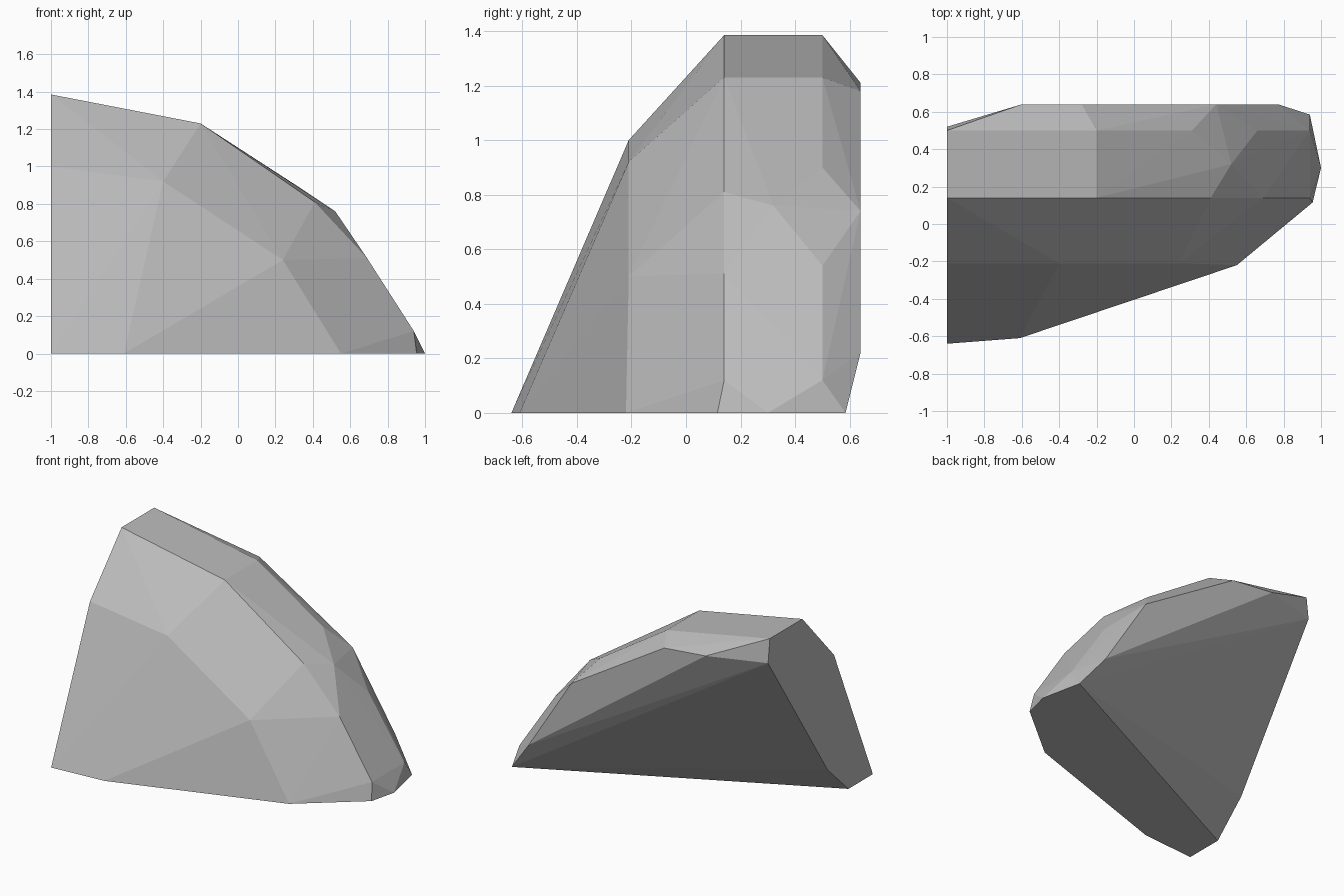
import bpy
import bmesh

# Remove the default object only
default_cube = bpy.data.objects.get("Cube")
if default_cube:
    bpy.data.objects.remove(default_cube, do_unlink=True)


def make_material(name, colour):
    material = bpy.data.materials.new(name)
    material.use_nodes = True
    material.diffuse_color = colour
    shader = next(n for n in material.node_tree.nodes if n.type == 'BSDF_PRINCIPLED')
    shader.inputs["Base Color"].default_value = colour
    shader.inputs["Roughness"].default_value = 0.9
    return material


def make_rock(name, points, material):
    """Wrap a set of chiselled corner points in a faceted convex skin."""
    mesh = bpy.data.meshes.new(name)
    bm = bmesh.new()
    for point in points:
        bm.verts.new(point)
    result = bmesh.ops.convex_hull(bm, input=bm.verts[:], use_existing_faces=False)
    # Drop any corner that ended up inside the skin
    loose = [v for v in bm.verts if not v.link_faces]
    bmesh.ops.delete(bm, geom=loose, context='VERTS')
    bmesh.ops.recalc_face_normals(bm, faces=bm.faces[:])
    for face in bm.faces:
        face.smooth = False
    bm.to_mesh(mesh)
    bm.free()
    mesh.materials.append(material)
    rock = bpy.data.objects.new(name, mesh)
    bpy.context.collection.objects.link(rock)
    return rock


# Base outline on the ground, as (x, y)
ground_outline = [(-1, -.64), (-.61, -.61), (.55, -.22), (.955, .115),
                  (1, .3), (.94, .585), (-1, -.37)]

# Ridges running from the cut end to the tip: depth y, then (x, z) corners
ridges = {
    -.21: [(-1, 1), (-.4, .92), (.24, .5)],
    .14: [(-1, 1.385), (-.2, 1.23), (.41, .81), (.69, .51), (.94, .12)],
    .5: [(-1, 1.385), (-.2, 1.23), (.31, .9), (.66, .54), (.94, .12)],
    .64: [(-.6, 1.21), (-.28, 1.18), (.44, .74), (.77, .22)],
}

# Single chipped corners: shoulder, back top and undercut
chips = [(.52, .32, .76), (-1, .52, 1.22), (-1, -.14, .22)]

corners = [(x, y, 0) for x, y in ground_outline]
for depth, ridge in ridges.items():
    corners += [(x, depth, z) for x, z in ridge]
corners += chips

stone_grey = make_material("stone_grey", (.5, .5, .5, 1))
make_rock("rock", corners, stone_grey)
